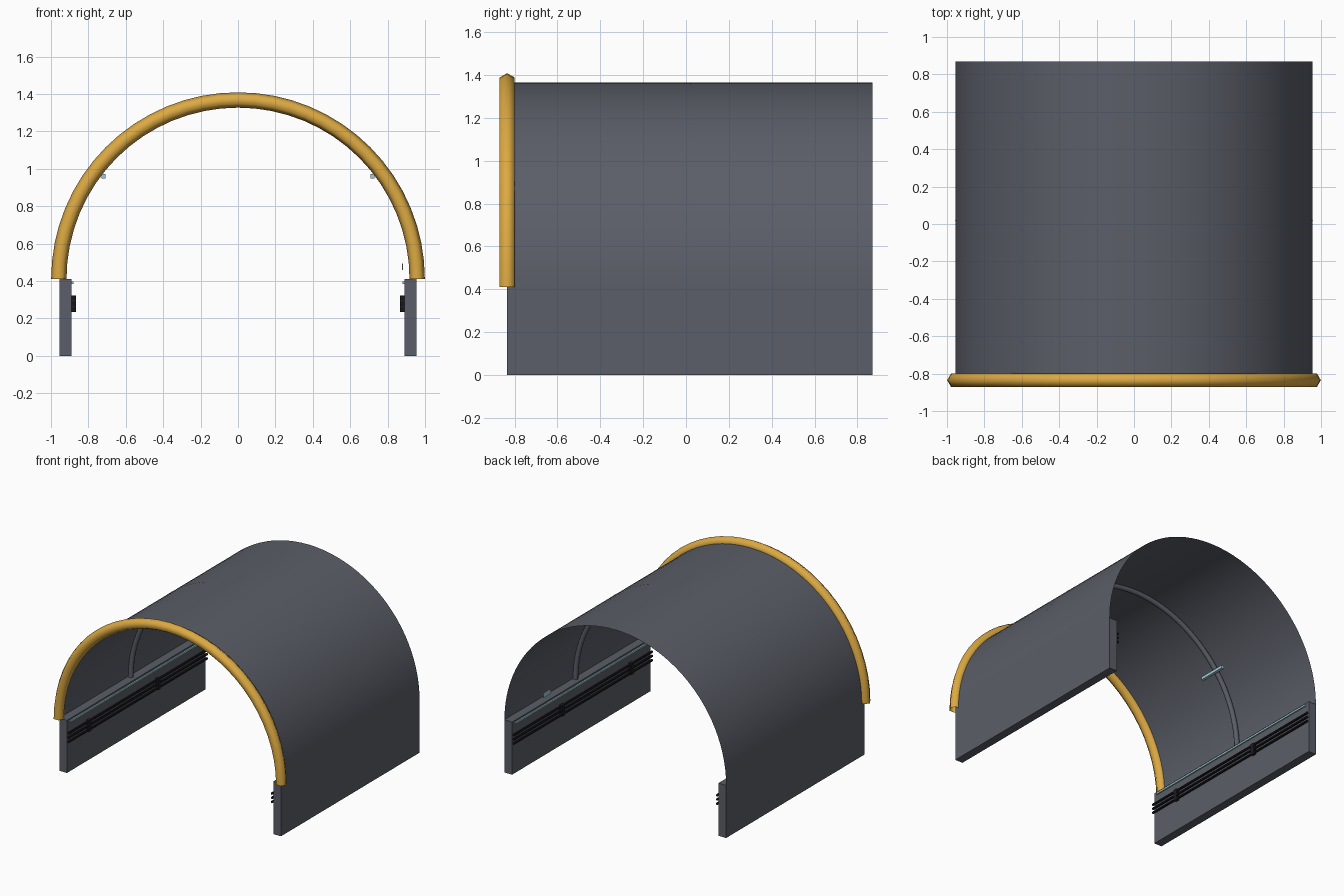
import bpy, bmesh
from math import pi, sin, cos
from mathutils import Vector, Matrix

cube = bpy.data.objects.get("Cube")
if cube:
    bpy.data.objects.remove(cube, do_unlink=True)

FRONT, BACK = -0.835, 0.87      # tunnel ends
SPRING = 0.41                   # height where the arch starts
RADIUS = 0.955
LENGTH = BACK - FRONT
MIDDLE = (BACK + FRONT) / 2


def material(name, rgb):
    mat = bpy.data.materials.new(name)
    mat.use_nodes = True
    mat.diffuse_color = (*rgb, 1)
    mat.node_tree.nodes["Principled BSDF"].inputs["Base Color"].default_value = (*rgb, 1)
    return mat


GREY = material("slate grey", (0.105, 0.112, 0.138))
YELLOW = material("amber yellow", (0.72, 0.40, 0.055))
BLACK = material("cable black", (0.012, 0.012, 0.016))
CYAN = material("pale cyan", (0.36, 0.62, 0.68))


def finish(bm, name, mat, smooth=False):
    bmesh.ops.recalc_face_normals(bm, faces=bm.faces)
    mesh = bpy.data.meshes.new(name)
    bm.to_mesh(mesh)
    bm.free()
    mesh.materials.append(mat)
    obj = bpy.data.objects.new(name, mesh)
    bpy.context.collection.objects.link(obj)
    if smooth:
        mesh.polygons.foreach_set("use_smooth", [True] * len(mesh.polygons))
    return obj


def box(name, mat, centre, size):
    bm = bmesh.new()
    bmesh.ops.create_cube(bm, size=1, matrix=Matrix.Translation(centre) @ Matrix.Diagonal((*size, 1)))
    return finish(bm, name, mat)


def rod(name, mat, centre, radius, length):
    bm = bmesh.new()
    turn = Matrix.Translation(centre) @ Matrix.Rotation(pi / 2, 4, 'X')
    bmesh.ops.create_cone(bm, cap_ends=True, segments=8, radius1=radius, radius2=radius,
                          depth=length, matrix=turn)
    return finish(bm, name, mat)


def arch(name, mat, section, closed, steps=32):
    """Sweep a (radius, y) section over a half circle."""
    bm = bmesh.new()
    rows = []
    for i in range(steps + 1):
        a = pi * i / steps
        rows.append([bm.verts.new((r * cos(a), y, SPRING + r * sin(a))) for r, y in section])
    n = len(section)
    for row, nxt in zip(rows, rows[1:]):
        for j in range(n if closed else n - 1):
            k = (j + 1) % n
            bm.faces.new((row[j], row[k], nxt[k], nxt[j]))
    return finish(bm, name, mat, smooth=True)


def ring_section(radius, y, tube, sides):
    return [(radius + tube * cos(2 * pi * i / sides), y + tube * sin(2 * pi * i / sides))
            for i in range(sides)]


# Vault, front trim and middle rib
vault = arch("vault_shell", GREY, [(RADIUS, FRONT), (RADIUS, BACK)], False, 48)
arch("front_trim", YELLOW, ring_section(0.958, FRONT, 0.041, 6), True)
arch("middle_rib", GREY, ring_section(0.937, 0.02, 0.019, 8), True, 48)

for side, s in (("left", 1), ("right", -1)):
    # Side wall and light strip under its top edge
    box(side + "_wall", GREY, (s * 0.922, MIDDLE, SPRING / 2), (0.066, LENGTH, SPRING))
    box(side + "_light_strip", CYAN, (s * 0.885, MIDDLE, 0.391), (0.012, LENGTH - 0.06, 0.014))
    # Cables held by clamps
    for n, z in enumerate((0.245, 0.278, 0.311)):
        rod(f"{side}_cable_{n}", BLACK, (s * 0.876, MIDDLE, z), 0.009, LENGTH)
    for n, y in enumerate((-0.58, 0.27)):
        box(f"{side}_clamp_{n}", BLACK, (s * 0.878, y, 0.278), (0.025, 0.03, 0.088))
    # Lamp crossing the rib
    box(side + "_lamp", CYAN, (s * 0.72, 0.01, 0.96), (0.022, 0.22, 0.022))

# Small plate above the left wall
box("wall_plate", CYAN, (0.88, 0.455, 0.477), (0.006, 0.09, 0.036))
